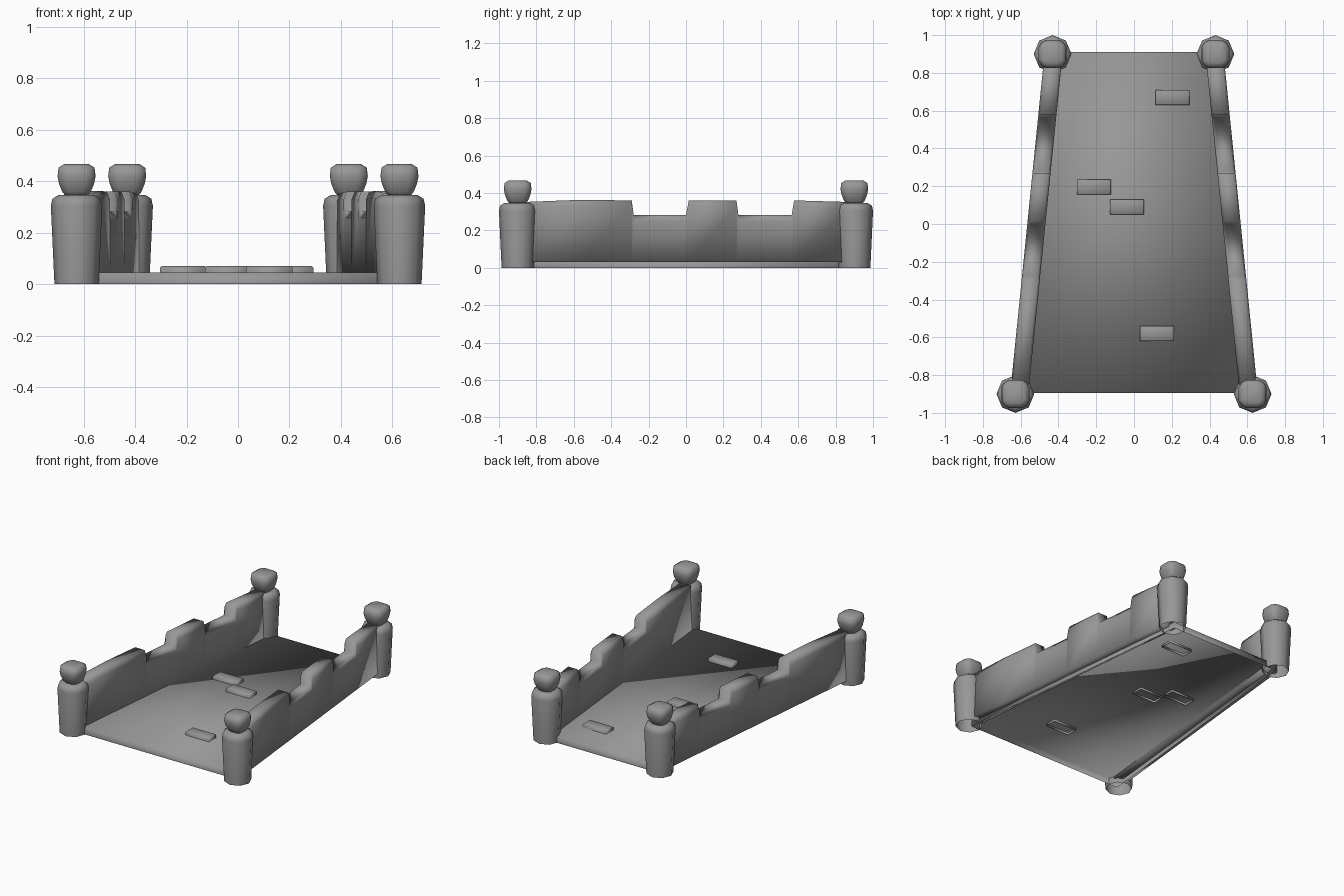
import bpy, bmesh, math

if "Cube" in bpy.data.objects:
    bpy.data.objects.remove(bpy.data.objects["Cube"])

# dark grey stone
stone = bpy.data.materials.new("dark_stone")
stone.diffuse_color = (.31, .31, .31, 1)
stone.use_nodes = True
stone.node_tree.nodes["Principled BSDF"].inputs["Base Color"].default_value = stone.diffuse_color


def finish(name, bm):
    bmesh.ops.recalc_face_normals(bm, faces=bm.faces)
    me = bpy.data.meshes.new(name)
    bm.to_mesh(me)
    bm.free()
    me.materials.append(stone)
    ob = bpy.data.objects.new(name, me)
    bpy.context.collection.objects.link(ob)
    bpy.ops.object.select_all(action='DESELECT')
    ob.select_set(True)
    bpy.context.view_layer.objects.active = ob
    bpy.ops.object.shade_smooth()


def loft(bm, rings, cap_bottom=True, cap_top=True):
    """Join equal-length point rings into a skin."""
    loops = [[bm.verts.new(p) for p in r] for r in rings]
    n = len(loops[0])
    for a, b in zip(loops, loops[1:]):
        for i in range(n):
            j = (i + 1) % n
            bm.faces.new((a[i], a[j], b[j], b[i]))
    if cap_bottom:
        bm.faces.new(loops[0][::-1])
    if cap_top:
        bm.faces.new(loops[-1])


def stack(name, x, y, outline, profile, cap_bottom):
    """Scale an outline up a (radius, z) profile."""
    bm = bmesh.new()
    loft(bm, [[(x + px * r, y + py * r, z) for px, py in outline]
              for r, z in profile], cap_bottom)
    finish(name, bm)


# corner posts with knobs
octagon = [(math.cos(i * math.pi / 4), math.sin(i * math.pi / 4)) for i in range(8)]
soft_square = [(1, -.5), (1, .5), (.82, .82), (.5, 1), (-.5, 1), (-.82, .82),
               (-1, .5), (-1, -.5), (-.82, -.82), (-.5, -1), (.5, -1), (.82, -.82)]
post_profile = [(.086, 0), (.1, .305), (.094, .332), (.07, .347)]
knob_profile = [(.04, .34), (.055, .358), (.068, .39), (.074, .42),
                (.07, .453), (.048, .467)]
for px, py, end in ((.628, -.9, "front"), (.431, .9, "back")):
    for s, side in ((-1, "left"), (1, "right")):
        stack(f"{end}_{side}_post", s * px, py, octagon, post_profile, False)
        stack(f"{end}_{side}_knob", s * px, py, soft_square, knob_profile, True)


# tapered bridge deck, open underneath
deck = [(-.61, -.895), (.61, -.895), (.425, .91), (-.425, .91)]
bm = bmesh.new()
loft(bm, [[(x, y, z) for x, y in deck] for z in (0, .045)], False)
finish("deck", bm)


# side walls with notched tops
def wall_x(y):
    return .517 - .101 * y


notched_top = [(-.86, .352), (-.57, .363), (-.29, .36), (-.28, .282), (0, .282),
               (.015, .36), (.27, .36), (.28, .282), (.565, .282),
               (.578, .36), (.86, .352)]
for s, side in ((-1, "left"), (1, "right")):
    bm = bmesh.new()
    rings = []
    for y, top in notched_top:
        c = wall_x(y)
        section = [(-.048, .03), (.048, .03), (.048, top - .03), (.036, top),
                   (-.036, top), (-.048, top - .03)]
        rings.append([(s * (c + dx), y, z) for dx, z in section])
    loft(bm, rings)
    finish(f"{side}_wall", bm)


# raised paving bricks on the deck
for i, (x, y) in enumerate(((.203, .67), (-.213, .195), (-.038, .09), (.122, -.58))):
    bm = bmesh.new()
    rings = [[(x + a * (.09 - d), y + b * (.04 - d), z)
              for a, b in ((-1, -1), (1, -1), (1, 1), (-1, 1))]
             for d, z in ((0, .03), (0, .064), (.006, .07))]
    loft(bm, rings, False)
    finish(f"paving_brick_{i + 1}", bm)
